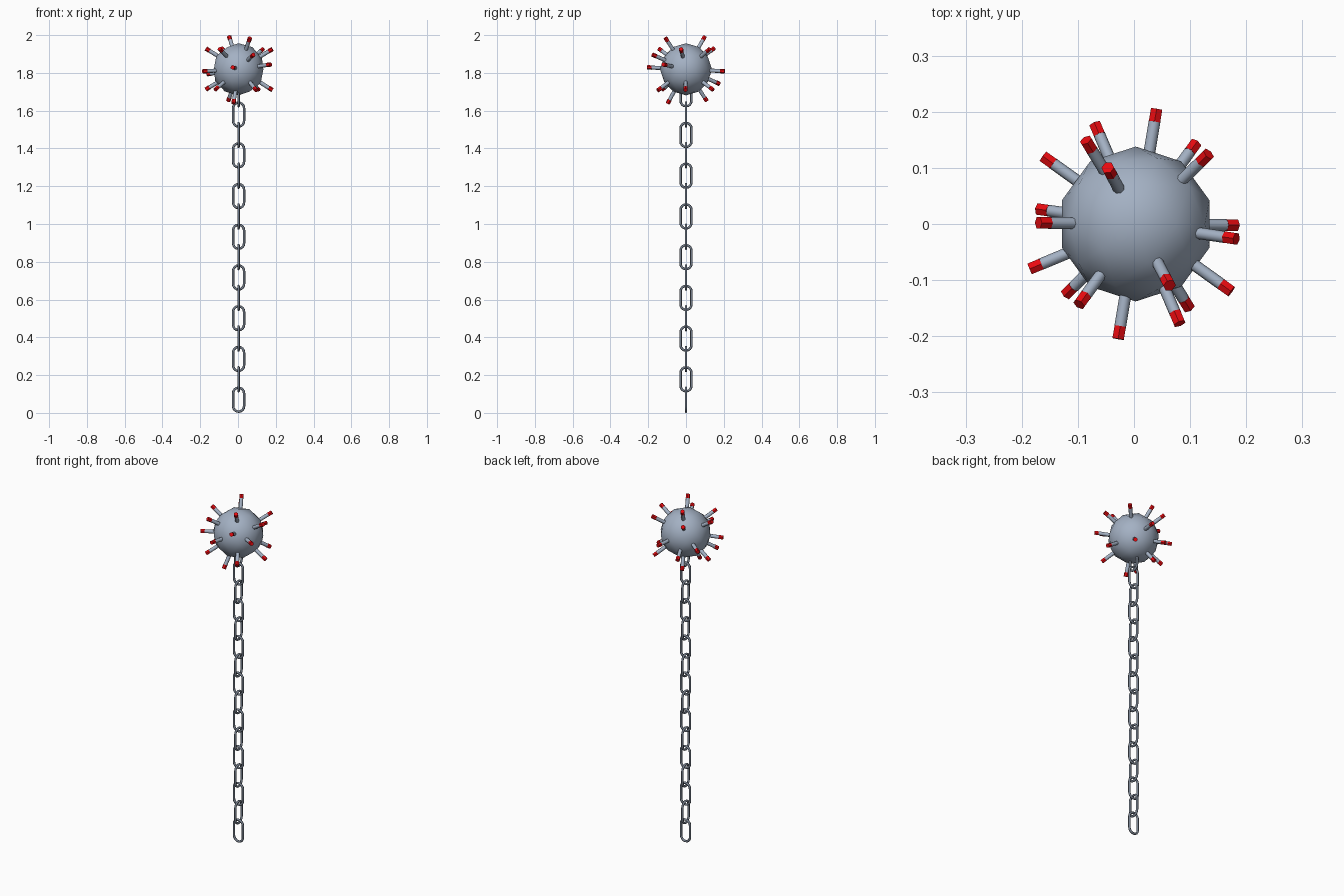
import bpy, bmesh, math
from mathutils import Vector

if "Cube" in bpy.data.objects:
    bpy.data.objects.remove(bpy.data.objects["Cube"])


def material(name, rgb):
    m = bpy.data.materials.new(name)
    m.diffuse_color = (*rgb, 1)
    m.use_nodes = True
    m.node_tree.nodes["Principled BSDF"].inputs["Base Color"].default_value = m.diffuse_color
    return m


steel = material("pale_steel", (0.37, 0.44, 0.55))
iron = material("dark_iron", (0.19, 0.225, 0.28))
red = material("red", (0.80, 0.003, 0.005))
SHIFT = 0.003
CENTRE = Vector((SHIFT, 0, 1.819))


def finish(obj, name, mat, angle=40):
    obj.name = name
    obj.data.materials.clear()
    obj.data.materials.append(mat)
    bpy.ops.object.select_all(action='DESELECT')
    obj.select_set(True)
    bpy.context.view_layer.objects.active = obj
    bpy.ops.object.shade_smooth_by_angle(angle=math.radians(angle))
    return obj


# Ball
bpy.ops.mesh.primitive_ico_sphere_add(subdivisions=2, radius=0.138, location=CENTRE)
finish(bpy.context.object, "ball", steel, 60)


# Spikes: stem and red cap along a direction from the ball centre
def rod(name, direction, start, end, radius, mat, sides):
    d = Vector(direction).normalized()
    bpy.ops.mesh.primitive_cylinder_add(
        vertices=sides, radius=radius, depth=end - start,
        location=CENTRE + Vector((0.003, 0, 0)) + d * (start + end) / 2,
        rotation=d.to_track_quat('Z', 'Y').to_euler())
    finish(bpy.context.object, name, mat, 50)


# Most spikes come in opposite pairs
pairs = [(-0.05, 0.095, 0.165), (0.055, -0.105, 0.16), (0.173, -0.026, 0.105),
         (-0.168, 0.002, 0.105), (0.124, 0.122, 0.105), (-0.1, -0.138, 0.105),
         (-0.088, 0.143, 0.107), (0.073, -0.172, 0.075), (0.163, -0.117, 0.025),
         (-0.033, -0.197, 0.01)]
spikes = []
for i, p in enumerate(pairs):
    spikes.append(p)
    if i > 0:
        spikes.append(tuple(-c for c in p))
spikes += [(-0.028, -0.09, -0.168), (-0.18, -0.075, -0.01)]
for i, p in enumerate(spikes):
    rod(f"spike_stem_{i + 1}", p, 0.10, 0.187, 0.0105, steel, 8)
    rod(f"spike_tip_{i + 1}", p, 0.185, 0.208, 0.0118, red, 6)


# Chain links: a round wire swept along a stadium shaped loop
def link_mesh(half_width=0.0355, half_height=0.07, wire=0.0065, arc=8, sides=8):
    r = half_width - wire
    straight = half_height - half_width
    bm = bmesh.new()
    rings = []
    for end, offset in ((1, 0), (-1, math.pi)):
        for k in range(arc + 1):
            a = offset + math.pi * k / arc
            out = Vector((math.cos(a), 0, math.sin(a)))
            mid = out * r + Vector((0, 0, end * straight))
            rings.append([bm.verts.new(
                mid + out * wire * math.cos(t) + Vector((0, wire * math.sin(t), 0)))
                for t in (2 * math.pi * j / sides for j in range(sides))])
    for i, a in enumerate(rings):
        b = rings[(i + 1) % len(rings)]
        for j in range(sides):
            n = (j + 1) % sides
            bm.faces.new((a[j], a[n], b[n], b[j]))
    bmesh.ops.recalc_face_normals(bm, faces=bm.faces)
    me = bpy.data.meshes.new("chain_link")
    bm.to_mesh(me)
    bm.free()
    return me


for k in range(16):
    obj = bpy.data.objects.new("chain_link", link_mesh())
    bpy.context.collection.objects.link(obj)
    obj.location = (SHIFT, 0, 0.07 + 0.1078 * k)
    obj.rotation_euler.z = math.pi / 2 * (k % 2)
    finish(obj, f"chain_link_{k + 1}", iron, 60)
